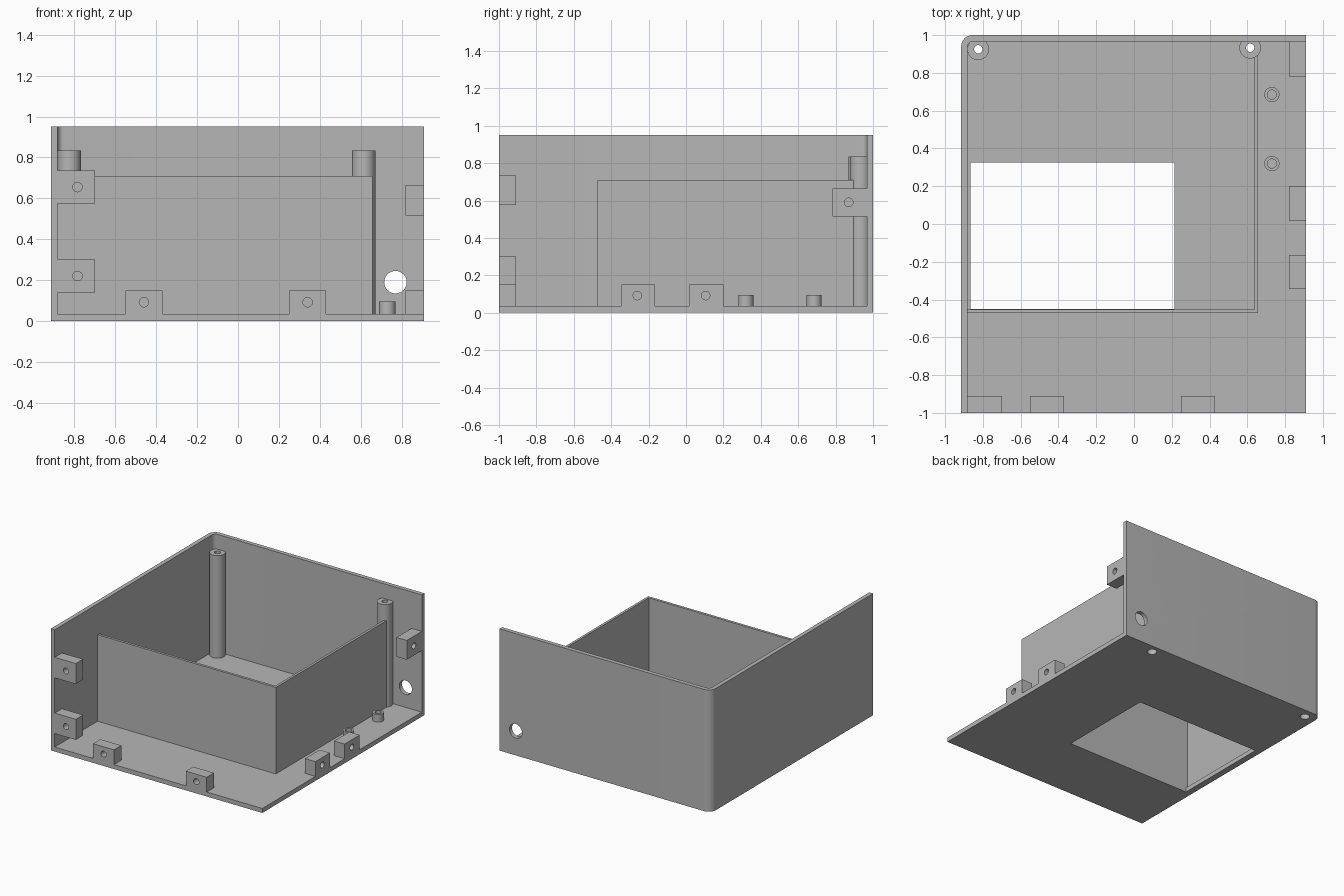
import bpy
import bmesh
from math import radians, sin, cos
from mathutils import Matrix, Vector

if "Cube" in bpy.data.objects:
    bpy.data.objects.remove(bpy.data.objects["Cube"])

grey = bpy.data.materials.new("plain grey")
grey.use_nodes = True
grey.diffuse_color = (0.47, 0.47, 0.47, 1)
grey.node_tree.nodes["Principled BSDF"].inputs["Base Color"].default_value = grey.diffuse_color

# Main sizes
L, R, F, B = -0.915, 0.91, -1.0, 1.0
T = 0.033
FLOOR = 0.035
TOP = 0.95


def finish(name, bm):
    bmesh.ops.recalc_face_normals(bm, faces=bm.faces)
    mesh = bpy.data.meshes.new(name)
    bm.to_mesh(mesh)
    bm.free()
    mesh.materials.append(grey)
    obj = bpy.data.objects.new(name, mesh)
    bpy.context.collection.objects.link(obj)
    return obj


def prism(name, outline, z0, z1):
    bm = bmesh.new()
    face = bm.faces.new([bm.verts.new((x, y, z0)) for x, y in outline])
    geom = bmesh.ops.extrude_face_region(bm, geom=[face])["geom"]
    moved = [v for v in geom if isinstance(v, bmesh.types.BMVert)]
    bmesh.ops.translate(bm, verts=moved, vec=(0, 0, z1 - z0))
    return finish(name, bm)


def box(name, x0, x1, y0, y1, z0, z1):
    return prism(name, [(x0, y0), (x1, y0), (x1, y1), (x0, y1)], z0, z1)


def rod(name, start, end, radius):
    start, end = Vector(start), Vector(end)
    axis = end - start
    bm = bmesh.new()
    turn = Vector((0, 0, 1)).rotation_difference(axis).to_matrix().to_4x4()
    bmesh.ops.create_cone(bm, cap_ends=True, segments=32, radius1=radius, radius2=radius,
                          depth=axis.length, matrix=Matrix.Translation((start + end) / 2) @ turn)
    return finish(name, bm)


def cut(obj, cutter):
    mod = obj.modifiers.new("cut", "BOOLEAN")
    mod.operation = "DIFFERENCE"
    mod.solver = "EXACT"
    mod.object = cutter
    bpy.context.view_layer.objects.active = obj
    bpy.ops.object.modifier_apply(modifier=mod.name)
    bpy.data.objects.remove(cutter)


def corner(x, y, radius):
    """Rounded back left corner, from the back edge round to the side edge."""
    return [(x + radius - radius * sin(radians(a)), y - radius + radius * cos(radians(a)))
            for a in range(0, 91, 10)]


# Floor with its large window
floor = prism("floor", [(L, F), (R, F), (R, B)] + corner(L, B, 0.06), 0, FLOOR)
cut(floor, box("cutter", -0.865, 0.215, -0.45, 0.325, -0.1, 0.1))

# Side and back wall in one rounded piece, with a cable hole
inner = corner(L + T, B - T, 0.03)
wall = prism("outer_wall", [(R, B)] + corner(L, B, 0.06) + [(L, F), (L + T, F)]
             + inner[::-1] + [(R, B - T)], FLOOR, TOP)
cut(wall, rod("cutter", (0.77, 0.9, 0.19), (0.77, 1.1, 0.19), 0.055))

# Inner partition
prism("partition", [(L + T, -0.472), (0.657, -0.472), (0.657, 0.9), (0.638, 0.9),
                    (0.638, -0.452), (L + T, -0.452)], FLOOR, 0.71)

# Tall screw posts, bored through the floor
for name, x, y in (("corner_post", -0.825, 0.925), ("partition_post", 0.615, 0.933)):
    post = rod(name, (x, y, FLOOR), (x, y, 0.835), 0.057)
    cut(post, rod("cutter", (x, y, -0.1), (x, y, 1), 0.022))
    for part in (post, floor):
        cut(part, rod("cutter", (x, y, -0.1), (x, y, 0.13), 0.035))

# Small standoffs
for i, y in enumerate((0.32, 0.685)):
    pin = rod(f"standoff_{i + 1}", (0.73, y, FLOOR), (0.73, y, 0.095), 0.04)
    cut(pin, rod("cutter", (0.73, y, 0), (0.73, y, 0.2), 0.024))

# Front tabs: x range, z range, hole x and z
D = 0.09
front_tabs = [(L + T, -0.7, 0.575, 0.735, -0.785, 0.655),
              (L + T, -0.7, 0.14, 0.3, -0.785, 0.22),
              (-0.55, -0.37, FLOOR, 0.15, -0.46, 0.092),
              (0.25, 0.43, FLOOR, 0.15, 0.34, 0.092)]
for i, (x0, x1, z0, z1, hx, hz) in enumerate(front_tabs):
    tab = box(f"front_tab_{i + 1}", x0, x1, F, F + D, z0, z1)
    cut(tab, rod("cutter", (hx, F - 0.1, hz), (hx, F + 0.2, hz), 0.023))

# Side tabs: y range, z range, hole y and z
side_tabs = [(-0.345, -0.165, FLOOR, 0.15, -0.26, 0.092),
             (0.015, 0.2, FLOOR, 0.15, 0.105, 0.092),
             (0.782, B - T, 0.515, 0.665, 0.87, 0.59)]
for i, (y0, y1, z0, z1, hy, hz) in enumerate(side_tabs):
    tab = box(f"side_tab_{i + 1}", R - D, R, y0, y1, z0, z1)
    cut(tab, rod("cutter", (R - 0.2, hy, hz), (R + 0.1, hy, hz), 0.023))

# Smooth the round faces only
bpy.ops.object.select_all(action="DESELECT")
for obj in bpy.context.collection.objects:
    if obj.type == "MESH":
        obj.select_set(True)
        bpy.context.view_layer.objects.active = obj
bpy.ops.object.shade_smooth_by_angle(angle=radians(30))
